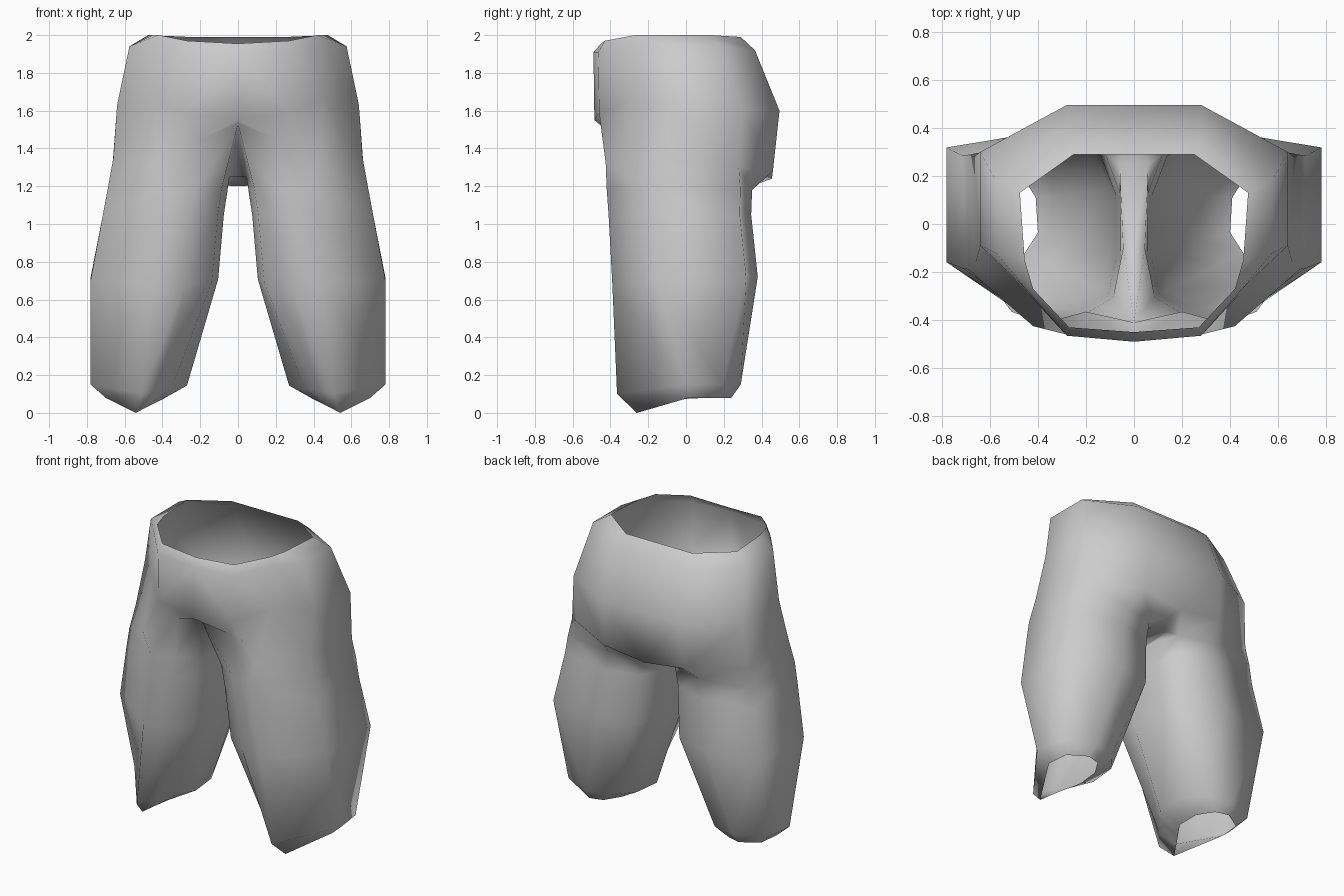
import bpy
import bmesh
from math import radians

default = bpy.data.objects.get("Cube")
if default:
    bpy.data.objects.remove(default, do_unlink=True)

# Single cloth colour
cloth = bpy.data.materials.new("grey cloth")
cloth.use_nodes = True
cloth.diffuse_color = (0.6, 0.6, 0.6, 1)
cloth.node_tree.nodes["Principled BSDF"].inputs["Base Color"].default_value = cloth.diffuse_color

# Left half of the hips: rings from front centre, round the side, to back centre
waist_rim = [(0, -.45, 1.955), (.27, -.43, 1.97), (.42, -.27, 2), (.455, -.15, 2),
             (.475, .13, 2), (.25, .29, 1.99), (0, .29, 1.99)]
waist_outer = [(0, -.49, 1.91), (.28, -.465, 1.91), (.45, -.27, 1.95), (.575, -.12, 1.94),
               (.575, .18, 1.94), (.28, .365, 1.92), (0, .365, 1.92)]
belly_edge = [(0, -.485, 1.55), (.28, -.46, 1.59), (.45, -.28, 1.66), (.64, -.09, 1.63),
              (.64, .3, 1.6), (.28, .495, 1.6), (0, .495, 1.6)]
seat_edge = [(0, -.41, 1.53), (.2, -.365, 1.45), (.42, -.425, 1.32), (.66, -.16, 1.35),
             (.665, .28, 1.3), (.3, .46, 1.28), (0, .455, 1.24)]
crotch = [(.06, .25, 1.2), (.045, -.1, 1.25)]

# Cross-sections as fractions of width and depth, in the same order
thigh_profile = [(.05, .15), (.25, .05), (.5, 0), (1, .3), (1, .92),
                 (.45, 1), (.1, .92), (0, .7), (0, .35)]
cuff_profile = [(.16, .3), (.31, .16), (.47, 0), (1, .55), (.95, .85),
                (.55, 1), (.25, .95), (.03, .74), (0, .45)]
# Leg sections: inner x, outer x, front y, back y, front z, back z
thigh_sections = [
    (.055, .69, -.42, .35, 1.19, 1.18),
    (.075, .715, -.41, .345, 1.05, 1.05),
    (.105, .78, -.39, .38, .68, .72),
]
cuff_sections = [
    (.27, .78, -.365, .29, .1, .15),
    (.4, .7, -.26, .24, 0, .08),
]


def leg_ring(profile, inner, outer, front, back, z_front, z_back):
    # The hem dips only at the front
    return [(inner + (outer - inner) * u,
             front + (back - front) * v,
             z_front + (z_back - z_front) * min(1, v * 2)) for u, v in profile]


def bridge(bm, upper, lower, closed):
    count = len(upper)
    for i in range(count if closed else count - 1):
        j = (i + 1) % count
        bm.faces.new((upper[i], lower[i], lower[j], upper[j]))


bm = bmesh.new()


def add_ring(points):
    return [bm.verts.new(p) for p in points]


# Hips
hips = [add_ring(r) for r in (waist_rim, waist_outer, belly_edge, seat_edge)]
for upper, lower in zip(hips, hips[1:]):
    bridge(bm, upper, lower, False)

# Gusset strip under the crotch, out to the centre line
seat = hips[-1]
seam_back, seam_front = add_ring(crotch)
centre_back, centre_front = add_ring([(0, y, z) for x, y, z in crotch])
bm.faces.new((seat[0], seam_front, centre_front))
bm.faces.new((centre_front, seam_front, seam_back, centre_back))
bm.faces.new((centre_back, seam_back, seat[-1]))

# Leg, starting from the hip edge closed by the crotch seam
previous = seat + [seam_back, seam_front]
for profile, sections in ((thigh_profile, thigh_sections), (cuff_profile, cuff_sections)):
    for section in sections:
        ring = add_ring(leg_ring(profile, *section))
        bridge(bm, previous, ring, True)
        previous = ring

# Mirror to the other side and weld the centre seam
bmesh.ops.mirror(bm, geom=bm.verts[:] + bm.edges[:] + bm.faces[:], axis='X', merge_dist=.001)
bmesh.ops.remove_doubles(bm, verts=bm.verts[:], dist=.001)
bmesh.ops.recalc_face_normals(bm, faces=bm.faces[:])

mesh = bpy.data.meshes.new("trousers")
bm.to_mesh(mesh)
bm.free()
mesh.materials.append(cloth)
trousers = bpy.data.objects.new("trousers", mesh)
bpy.context.collection.objects.link(trousers)

bpy.ops.object.select_all(action='DESELECT')
trousers.select_set(True)
bpy.context.view_layer.objects.active = trousers
bpy.ops.object.shade_smooth_by_angle(angle=radians(110))
